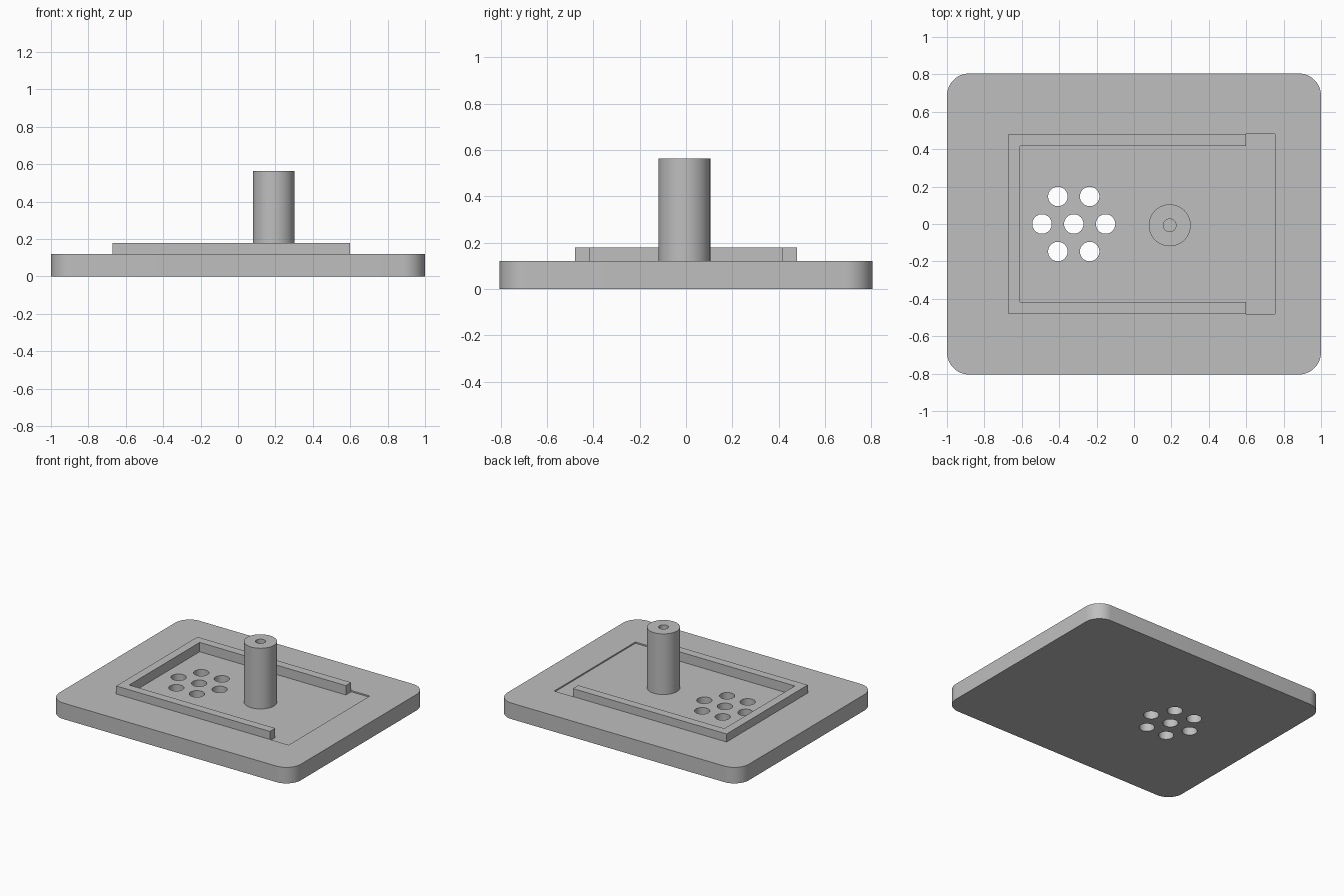
import bpy, bmesh
from math import cos, sin, pi

cube = bpy.data.objects.get("Cube")
if cube:
    bpy.data.objects.remove(cube, do_unlink=True)

grey = bpy.data.materials.new("plain grey")
grey.use_nodes = True
GREY = (0.52, 0.52, 0.52, 1)
grey.diffuse_color = GREY
grey.node_tree.nodes["Principled BSDF"].inputs["Base Color"].default_value = GREY


def prism(name, outline, bottom, top):
    """Extrude a flat outline between two heights."""
    bm = bmesh.new()
    base = bm.faces.new([bm.verts.new((x, y, bottom)) for x, y in outline])
    side = bmesh.ops.extrude_face_region(bm, geom=[base])
    moved = [v for v in side["geom"] if isinstance(v, bmesh.types.BMVert)]
    bmesh.ops.translate(bm, verts=moved, vec=(0, 0, top - bottom))
    bmesh.ops.recalc_face_normals(bm, faces=bm.faces)
    mesh = bpy.data.meshes.new(name)
    bm.to_mesh(mesh)
    bm.free()
    mesh.materials.append(grey)
    obj = bpy.data.objects.new(name, mesh)
    bpy.context.collection.objects.link(obj)
    return obj


def circle(x, y, radius, sides=48):
    return [(x + radius * cos(2 * pi * i / sides), y + radius * sin(2 * pi * i / sides))
            for i in range(sides)]


def rectangle(x0, x1, y):
    return [(x0, -y), (x1, -y), (x1, y), (x0, y)]


def rounded_rectangle(hx, hy, r, steps=12):
    points = []
    for k, (sx, sy) in enumerate([(1, 1), (-1, 1), (-1, -1), (1, -1)]):
        for i in range(steps + 1):
            a = (k + i / steps) * pi / 2
            points.append((sx * (hx - r) + r * cos(a), sy * (hy - r) + r * sin(a)))
    return points


def activate(obj):
    bpy.ops.object.select_all(action="DESELECT")
    obj.select_set(True)
    bpy.context.view_layer.objects.active = obj


def cut(obj, cutter):
    cutter.hide_render = True
    mod = obj.modifiers.new("cut", "BOOLEAN")
    mod.operation = "DIFFERENCE"
    mod.solver = "EXACT"
    mod.object = cutter
    activate(obj)
    bpy.ops.object.modifier_apply(modifier=mod.name)
    bpy.data.objects.remove(cutter, do_unlink=True)


TOP, FLOOR = 0.12, 0.11
WALL_BACK, WALL_END, WALL_Y, THICK = -0.672, 0.6, 0.48, 0.063

# Base plate with a shallow recess around the wall
plate = prism("base_plate", rounded_rectangle(1, 0.805, 0.12), 0, TOP)
cut(plate, prism("recess_cutter", rectangle(WALL_BACK, 0.755, WALL_Y), FLOOR, 0.3))

# Ring of six drain holes around a central one
holes = [(-0.322, 0)] + [(-0.322 + 0.17 * cos(i * pi / 3), 0.17 * sin(i * pi / 3))
                         for i in range(6)]
for x, y in holes:
    cut(plate, prism("hole_cutter", circle(x, y, 0.052), -0.1, 0.3))

# U-shaped wall, open towards +x
inner_x, inner_y = WALL_BACK + THICK, WALL_Y - THICK
lower = [(WALL_BACK, -WALL_Y), (WALL_END, -WALL_Y), (WALL_END, -inner_y), (inner_x, -inner_y)]
wall = prism("u_wall", lower + [(x, -y) for x, y in reversed(lower)], FLOOR, 0.18)

# Upright post with a blind bore
post = prism("post", circle(0.191, -0.007, 0.112, 64), FLOOR, 0.564)
cut(post, prism("bore_cutter", circle(0.191, -0.007, 0.034, 32), 0.26, 0.7))

for part in (plate, post):
    activate(part)
    bpy.ops.object.shade_smooth_by_angle(angle=pi / 6)
